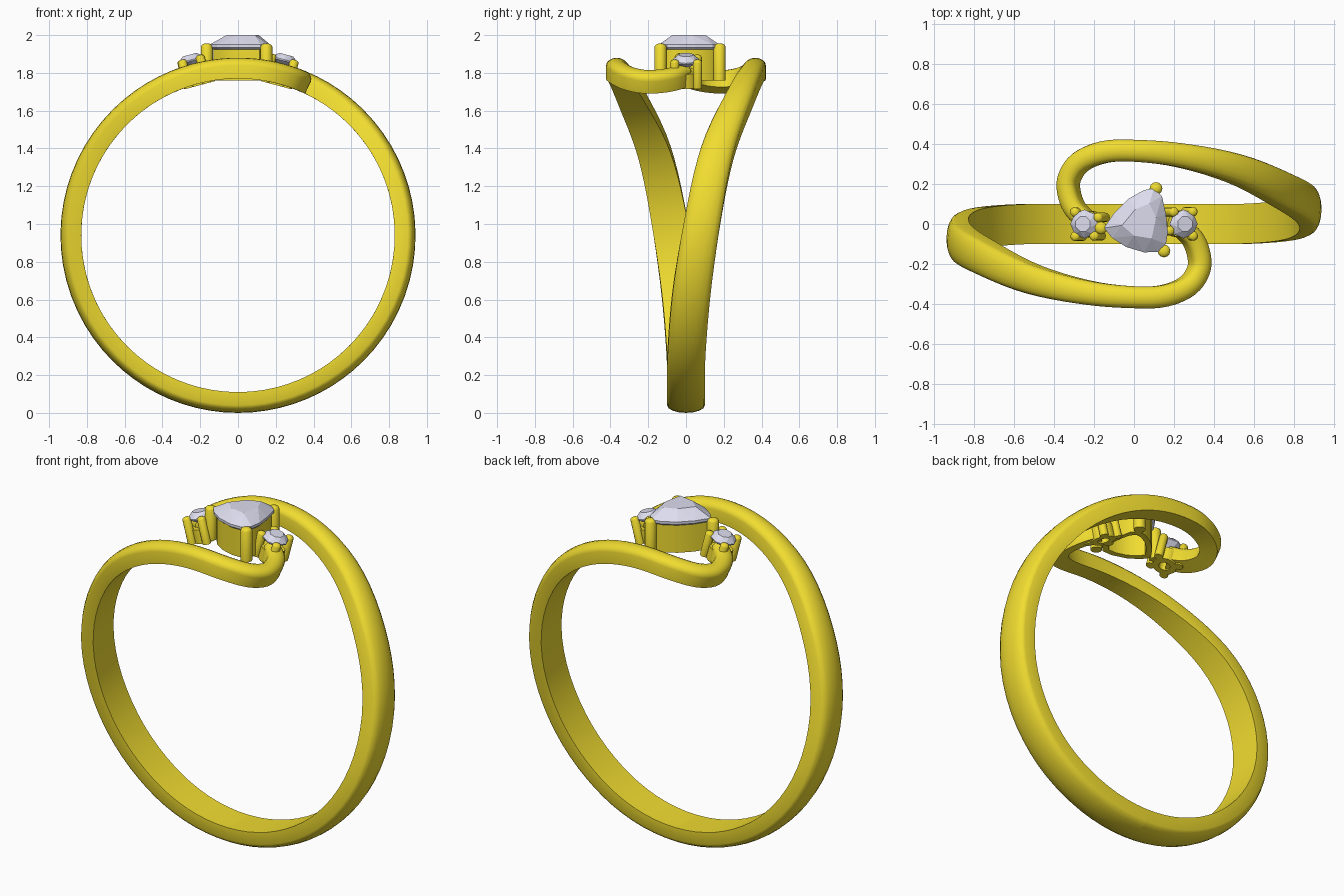
import bpy, bmesh
from math import sin, cos, pi, radians
from mathutils import Vector, Matrix

if "Cube" in bpy.data.objects:
    bpy.data.objects.remove(bpy.data.objects["Cube"])

CZ = 0.94            # height of the ring axis
R_IN, R_SIDE, R_OUT = 0.83, 0.90, 0.94


def material(name, rgb):
    m = bpy.data.materials.new(name)
    m.diffuse_color = (*rgb, 1)
    m.use_nodes = True
    m.node_tree.nodes["Principled BSDF"].inputs["Base Color"].default_value = m.diffuse_color
    return m


GOLD = material("gold", (0.88, 0.72, 0.03))
GEM = material("gem", (0.72, 0.72, 0.86))


def finish(bm, name, mat, smooth=None, matrix=None):
    bmesh.ops.recalc_face_normals(bm, faces=bm.faces[:])
    me = bpy.data.meshes.new(name)
    bm.to_mesh(me)
    bm.free()
    me.materials.append(mat)
    ob = bpy.data.objects.new(name, me)
    bpy.context.collection.objects.link(ob)
    if matrix:
        ob.matrix_world = matrix
    if smooth:
        bpy.ops.object.select_all(action='DESELECT')
        ob.select_set(True)
        bpy.context.view_layer.objects.active = ob
        bpy.ops.object.shade_smooth_by_angle(angle=radians(smooth))
    return ob


def loft(rings, cap_start=False, cap_end=False, wrap=False):
    """Skin a list of equal closed loops."""
    bm = bmesh.new()
    vs = [[bm.verts.new(p) for p in ring] for ring in rings]
    n = len(vs[0])
    pairs = list(zip(vs, vs[1:])) + ([(vs[-1], vs[0])] if wrap else [])
    for a, b in pairs:
        for i in range(n):
            j = (i + 1) % n
            bm.faces.new((a[i], a[j], b[j], b[i]))
    if cap_start:
        bm.faces.new(vs[0])
    if cap_end:
        bm.faces.new(vs[-1])
    return bm


def catmull(pts, steps):
    pts = [2 * pts[0] - pts[1]] + pts + [2 * pts[-1] - pts[-2]]
    out = []
    for a, b, c, d in zip(pts, pts[1:], pts[2:], pts[3:]):
        for k in range(steps):
            t = k / steps
            out.append(0.5 * (2 * b + (c - a) * t + (2 * a - 5 * b + 4 * c - d) * t * t
                              + (3 * b - a - 3 * c + d) * t ** 3))
    return out + [pts[-2]]


# Band arm: (angle from top in degrees, y, width), wrapped round the finger
ARM = [(180, 0, .2), (157, 0, .2), (135, .003, .2), (110, .03, .2), (84, .09, .19), (60, .165, .175),
       (35, .28, .145), (15, .345, .12), (0, .367, .11), (-10, .36, .11), (-18, .31, .105),
       (-21.8, .23, .10), (-21.8, .15, .10), (-19.5, .07, .10), (-15, .01, .095)]
path = catmull([Vector((radians(a), y, w)) for a, y, w in ARM], 5)


def on_ring(angle, y, r):
    return Vector((r * sin(angle), y, CZ + r * cos(angle)))


rings = []
for i, p in enumerate(path):
    a, b = path[max(i - 1, 0)], path[min(i + 1, len(path) - 1)]
    du, dy = (b.x - a.x) * 0.9, b.y - a.y
    if i == 0:
        dy = 0
    length = (du * du + dy * dy) ** 0.5
    su, sy = dy / length, -du / length        # sideways direction on the surface
    h = p.z / 2
    prof = [(-h, R_IN), (h, R_IN), (h, R_SIDE)]
    prof += [(h * cos(pi * k / 8), R_SIDE + (R_OUT - R_SIDE) * sin(pi * k / 8)) for k in range(1, 8)]
    prof += [(-h, R_SIDE)]
    rings.append([on_ring(p.x + su * s / 0.9, p.y + sy * s, r) for s, r in prof])

for name, turn in (("band_arm_right", 0), ("band_arm_left", pi)):
    finish(loft(rings, cap_end=True), name, GOLD, 35, Matrix.Rotation(turn, 4, 'Z'))


def circle(x, y, z, r, n):
    return [Vector((x + r * cos(2 * pi * i / n), y + r * sin(2 * pi * i / n), z)) for i in range(n)]


def prong(name, x, y, z0, z1, r, matrix=None):
    prof = [(r, z0), (r, z1 - r * .5), (r * .8, z1 - r * .2), (r * .4, z1)]
    finish(loft([circle(x, y, z, q, 12) for q, z in prof], True, True), name, GOLD, 40, matrix)


def scaled(outline, s, z, c):
    return [Vector((c[0] + (x - c[0]) * s, c[1] + (y - c[1]) * s, z)) for x, y in outline]


def seat(name, outline, c, z0, z1, outer, inner, matrix=None):
    bm = loft([scaled(outline, outer, z0, c), scaled(outline, outer, z1, c),
               scaled(outline, inner, z1, c), scaled(outline, inner, z0, c)], wrap=True)
    finish(bm, name, GOLD, 40, matrix)


def gem(name, points, matrix=None):
    bm = bmesh.new()
    for p in points:
        bm.verts.new(p)
    bmesh.ops.convex_hull(bm, input=bm.verts[:])
    finish(bm, name, GEM, None, matrix)


# Centre stone: rounded triangle in a hollow seat with three corner prongs
TRI = [(-.15, -.02), (-.10, .055), (-.03, .125), (.05, .17), (.10, .178), (.14, .14), (.16, .05),
       (.17, -.04), (.16, -.10), (.12, -.14), (.05, -.142), (-.04, -.115), (-.11, -.07)]
C = (.05, .01)
table = scaled([TRI[i] for i in (0, 2, 4, 6, 9, 11)], .55, 2.0, C)
gem("centre_stone", scaled(TRI, 1, 1.935, C) + scaled(TRI, 1, 1.95, C) + table
    + [Vector((*C, 1.82))])
seat("centre_seat", TRI, C, 1.76, 1.925, .9, .68)
for i, (x, y) in enumerate([(-.165, -.02), (.11, .178), (.15, -.135)]):
    prong(f"centre_prong_{i + 1}", x, y, 1.76, 1.955, .032)

# Side stones: round, tilted with the ring, four prongs each
ROUND = [(.07 * cos(2 * pi * i / 16), .07 * sin(2 * pi * i / 16)) for i in range(16)]
for side, tilt, turn in (("right", 15, 0), ("left", -15, pi)):
    m = (Matrix.Translation((0, 0, CZ)) @ Matrix.Rotation(radians(tilt), 4, 'Y')
         @ Matrix.Rotation(turn, 4, 'Z'))
    tab = [Matrix.Rotation(pi / 8, 3, 'Z') @ v for v in circle(0, 0, .99, .04, 8)]
    gem(f"{side}_stone", circle(0, 0, .955, .072, 8) + circle(0, 0, .962, .072, 8) + tab
        + [Vector((0, 0, .91))], m)
    seat(f"{side}_seat", ROUND, (0, 0), .82, .90, .95, .45, m)
    for k, ang in enumerate((52, 130, 205, 310)):
        prong(f"{side}_prong_{k + 1}", .078 * cos(radians(ang)), .078 * sin(radians(ang)),
              .82, .975, .024, m)
